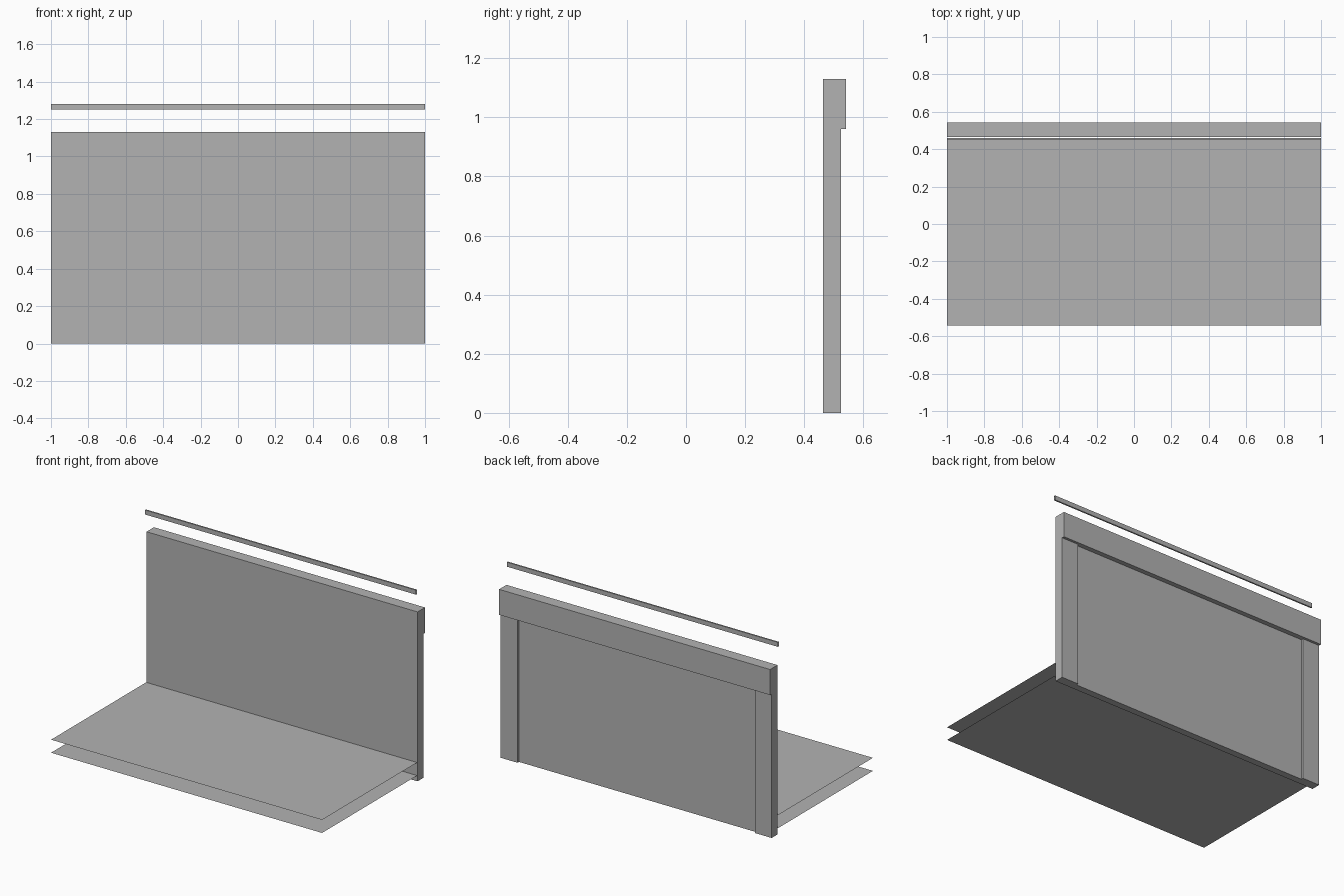
import bpy
import bmesh

cube = bpy.data.objects.get("Cube")
if cube:
    bpy.data.objects.remove(cube, do_unlink=True)

# One plain grey for everything
GREY = (0.45, 0.45, 0.45, 1)
grey = bpy.data.materials.new("plain_grey")
grey.use_nodes = True
grey.diffuse_color = GREY
grey.node_tree.nodes["Principled BSDF"].inputs["Base Color"].default_value = GREY


def finish(name, bm):
    mesh = bpy.data.meshes.new(name)
    bm.to_mesh(mesh)
    bm.free()
    mesh.materials.append(grey)
    obj = bpy.data.objects.new(name, mesh)
    bpy.context.collection.objects.link(obj)
    return obj


def box(name, x, y, z, open_ends=False):
    """Box from (min, max) spans, optionally without its two x end faces."""
    bm = bmesh.new()
    bmesh.ops.create_cube(bm, size=1)
    if open_ends:
        ends = [f for f in bm.faces if abs(f.normal.x) > 0.5]
        bmesh.ops.delete(bm, geom=ends, context="FACES_ONLY")
    for v in bm.verts:
        for i, (low, high) in enumerate((x, y, z)):
            v.co[i] = high if v.co[i] > 0 else low
    return finish(name, bm)


def sheet(name, x, y, z):
    """Single flat face at height z."""
    bm = bmesh.new()
    corners = ((x[0], y[0]), (x[1], y[0]), (x[1], y[1]), (x[0], y[1]))
    bm.faces.new([bm.verts.new((cx, cy, z)) for cx, cy in corners])
    return finish(name, bm)


WIDTH = (-1, 1)
TOP = 1.13
HEADER_BOTTOM = 0.96
PANEL_BACK = 0.51
POST = 0.125

# Upright wall with a header and side posts on its back
box("wall_panel", WIDTH, (0.464, PANEL_BACK), (0, TOP))
box("back_header", WIDTH, (PANEL_BACK, 0.542), (HEADER_BOTTOM, TOP))
for side, x in (("left", (1 - POST, 1)), ("right", (-1, POST - 1))):
    box(side + "_back_post", x, (PANEL_BACK, 0.525), (0, HEADER_BOTTOM))

# Two thin sheets reaching forward from the wall
for name, z in (("lower_sheet", 0.04), ("upper_sheet", 0.127)):
    sheet(name, WIDTH, (-0.542, 0.46), z)

# Slim open-ended strip above the wall
box("top_strip", WIDTH, (0.45, 0.46), (1.25, 1.28), open_ends=True)
